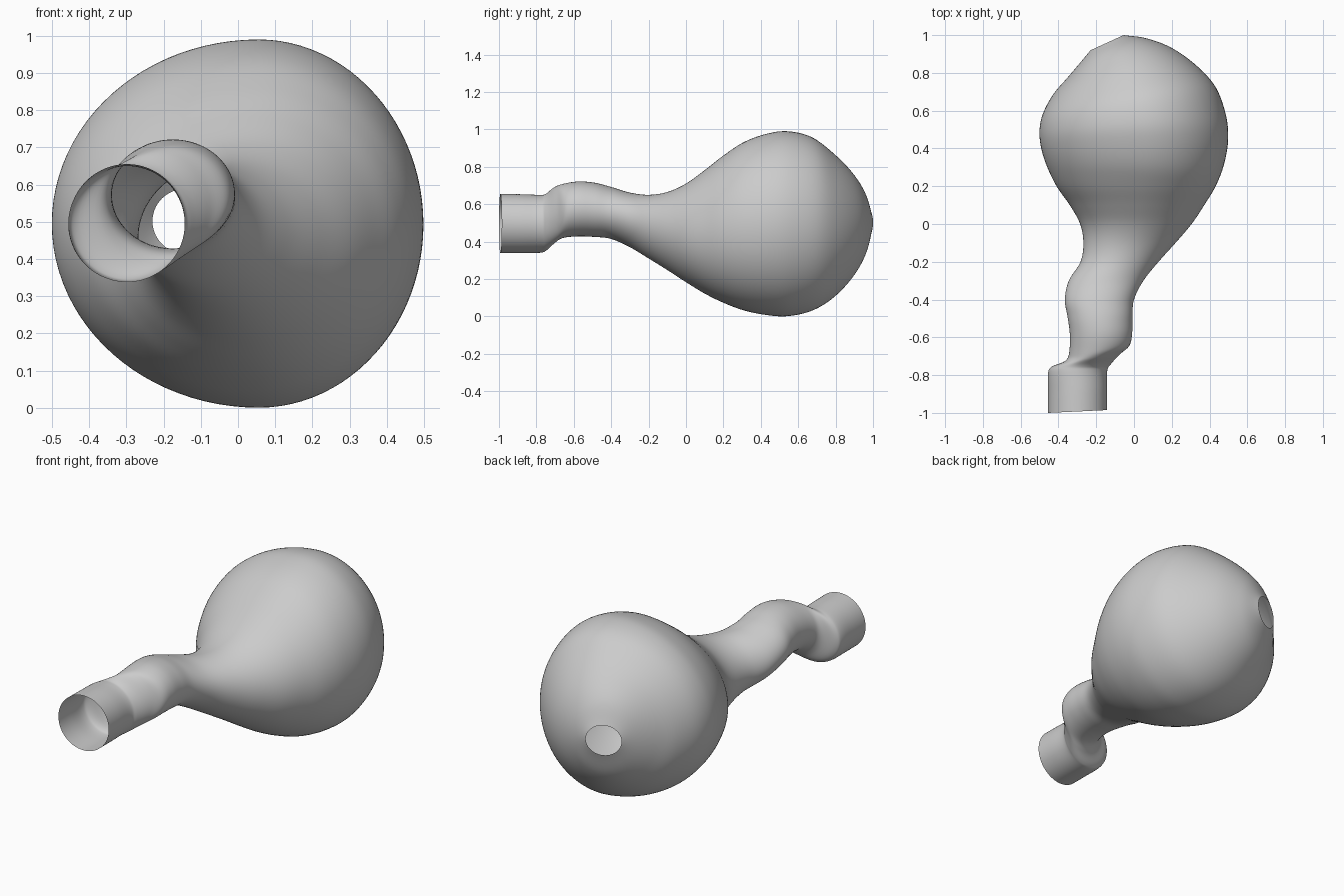
import bpy
import bmesh
import math
from mathutils import Vector

SEGMENTS = 96
STEPS = 6

old = bpy.data.objects.get("Cube")
if old:
    bpy.data.objects.remove(old, do_unlink=True)

grey = bpy.data.materials.new("soft_grey")
grey.use_nodes = True
colour = (0.6, 0.6, 0.6, 1)
grey.diffuse_color = colour
grey.node_tree.nodes["Principled BSDF"].inputs["Base Color"].default_value = colour


def straight(y, left, right, top, bottom):
    """Section square to the y axis."""
    return (left, y, right, y, top, bottom)


# Mouth and offset collar: left x, left y, right x, right y, top z, bottom z
collar = [
    (-.455, -1, -.142, -.985, .655, .338),
    (-.455, -.89, -.142, -.88, .653, .338),
    (-.455, -.79, -.142, -.78, .65, .34),
    (-.435, -.755, -.125, -.745, .655, .35),
    (-.365, -.725, -.075, -.69, .688, .388),
    (-.343, -.68, -.025, -.645, .707, .418),
]

# Bent neck widening into the bulb: y, left, right, top, bottom
neck = [straight(*row) for row in [
    (-.58, -.34, -.01, .721, .428),
    (-.49, -.352, -.008, .715, .425),
    (-.4, -.366, .0, .692, .414),
    (-.3, -.345, .05, .662, .37),
    (-.2, -.283, .13, .65, .31),
    (-.1, -.268, .22, .665, .248),
    (0, -.285, .305, .71, .183),
    (.1, -.34, .372, .782, .122),
    (.2, -.41, .432, .86, .073),
    (.31, -.463, .475, .932, .032),
]]

# Bulb, with sections turning gradually towards the rear opening
bulb = [
    (-.493, .41, .498, .44, .975, .008),
    (-.5, .5, .488, .57, .99, .001),
    (-.48, .59, .435, .72, .962, .027),
    (-.425, .69, .335, .835, .885, .088),
    (-.352, .775, .2, .932, .795, .18),
    (-.28, .86, .065, .983, .7, .285),
    (-.23, .92, -.055, 1, .588, .415),
]


def spline(rows, steps):
    """Smooth every column of the section table through its rows."""
    rows = [Vector(r) for r in rows]
    padded = [2 * rows[0] - rows[1]] + rows + [2 * rows[-1] - rows[-2]]
    result = []
    for a, b, c, d in zip(padded, padded[1:], padded[2:], padded[3:]):
        for i in range(steps):
            t = i / steps
            result.append(b + ((c - a) * t + (2 * a - 5 * b + 4 * c - d) * t ** 2
                               + (3 * b - a - 3 * c + d) * t ** 3) / 2)
    return result + [rows[-1]]


def section_points(section):
    """Ring through the four extremes, with its crest off centre in the bulb."""
    lx, ly, rx, ry, top, bottom = section
    left = Vector((lx, ly, 0))
    right = Vector((rx, ry, 0))
    width = (right - left).length
    lean = 0.06 * min(1, max(0, (width - 0.4) / 0.5))
    centre = left.lerp(right, 0.5 + lean)
    middle, height = (top + bottom) / 2, (top - bottom) / 2
    for i in range(SEGMENTS):
        angle = math.tau * i / SEGMENTS
        side = right if math.cos(angle) > 0 else left
        point = centre.lerp(side, abs(math.cos(angle)))
        point.z = middle + height * math.sin(angle)
        yield point


# Open hollow shell
bm = bmesh.new()
rings = [[bm.verts.new(p) for p in section_points(s)]
         for s in spline(collar + neck + bulb, STEPS)]
for near, far in zip(rings, rings[1:]):
    for i in range(SEGMENTS):
        j = (i + 1) % SEGMENTS
        bm.faces.new((near[i], near[j], far[j], far[i]))
bmesh.ops.recalc_face_normals(bm, faces=bm.faces)
if sum(f.normal.dot(f.calc_center_median() - Vector((0, 0.5, 0.5))) for f in bm.faces) < 0:
    bmesh.ops.reverse_faces(bm, faces=bm.faces)

mesh = bpy.data.meshes.new("hollow_bulb_with_neck")
bm.to_mesh(mesh)
bm.free()
mesh.materials.append(grey)
mesh.shade_smooth()
shell = bpy.data.objects.new("hollow_bulb_with_neck", mesh)
bpy.context.collection.objects.link(shell)
